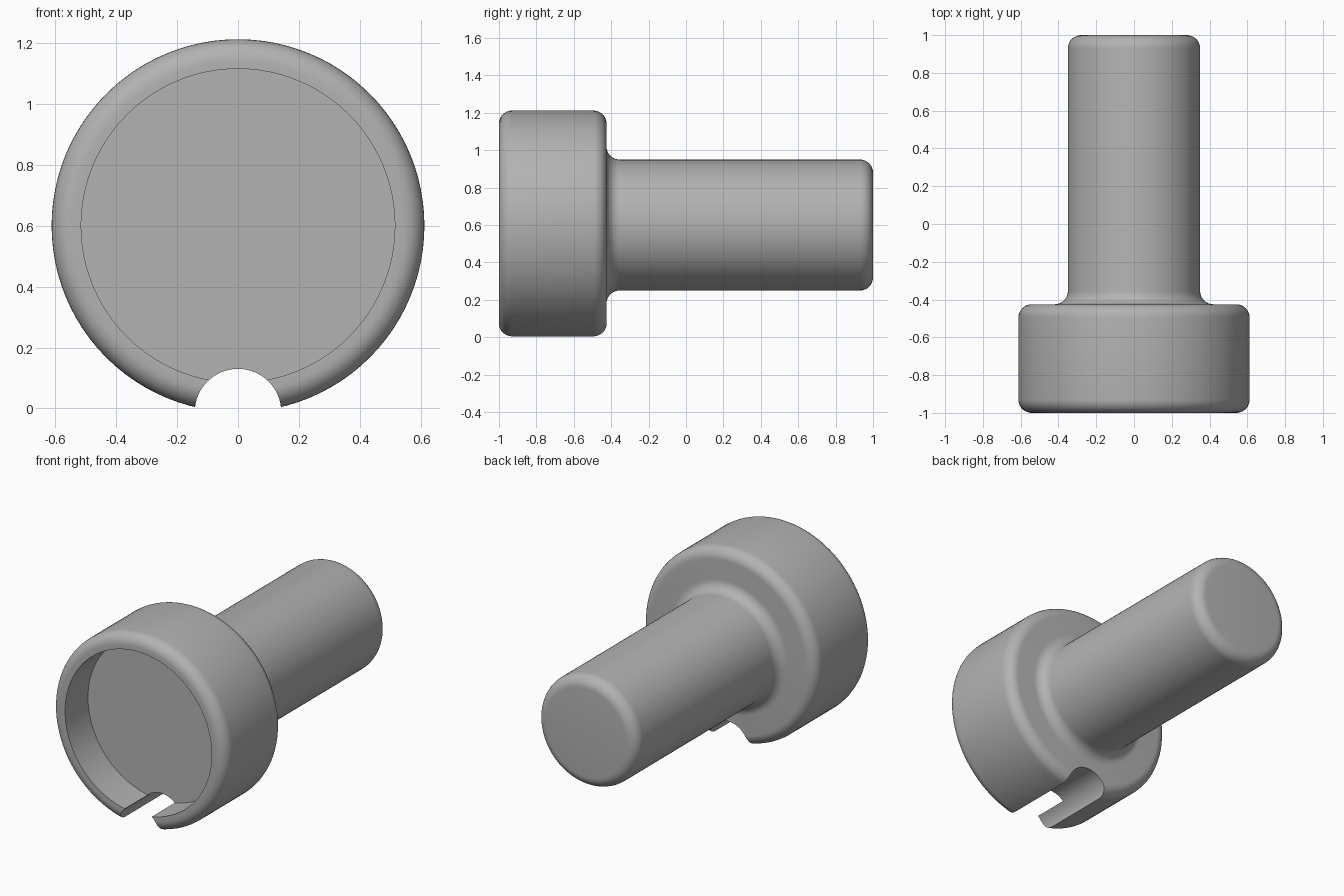
import bpy, bmesh, math
from mathutils import Vector, Matrix

if "Cube" in bpy.data.objects:
    bpy.data.objects.remove(bpy.data.objects["Cube"])

CZ = 0.60          # height of the turning axis
R_HEAD, R_SHAFT, R_CUP = 0.612, 0.35, 0.515
Y0, YB, Y1 = -1.0, -0.425, 1.0
F = 0.07           # fillet radius


def arc(r, y, a0, a1, n=8):
    """Fillet points (radius, y) around a centre, angles in degrees."""
    pts = []
    for i in range(n + 1):
        a = math.radians(a0 + (a1 - a0) * i / n)
        pts.append((r + F * math.cos(a), y + F * math.sin(a)))
    return pts


grey = bpy.data.materials.new("plain grey")
grey.diffuse_color = (0.45, 0.45, 0.45, 1)
grey.use_nodes = True
grey.node_tree.nodes["Principled BSDF"].inputs["Base Color"].default_value = grey.diffuse_color

# Profile from the cup floor, round the head, along the shaft to its end
profile = [(0, Y0 + 0.23), (R_CUP, Y0 + 0.23), (R_CUP, Y0)]
profile += arc(R_HEAD - F, Y0 + F, -90, 0)
profile += arc(R_HEAD - F, YB - F, 0, 90)
profile += arc(R_SHAFT + F, YB + F, 270, 180)
profile += arc(R_SHAFT - F, Y1 - F, 0, 90)
profile += [(0, Y1)]

# Knob: turned solid with cupped head and shaft
bm = bmesh.new()
vs = [bm.verts.new((r, y, CZ)) for r, y in profile]
es = [bm.edges.new(p) for p in zip(vs, vs[1:])]
bmesh.ops.spin(bm, geom=vs + es, cent=(0, 0, CZ), axis=(0, 1, 0),
               angle=2 * math.pi, steps=96)
bmesh.ops.remove_doubles(bm, verts=bm.verts, dist=1e-4)
bmesh.ops.recalc_face_normals(bm, faces=bm.faces)
mesh = bpy.data.meshes.new("knob")
bm.to_mesh(mesh)
bm.free()
knob = bpy.data.objects.new("knob", mesh)
bpy.context.collection.objects.link(knob)
mesh.materials.append(grey)

# Round notch through the bottom of the head
bpy.ops.mesh.primitive_cylinder_add(vertices=64, radius=0.142, depth=1.0,
                                    location=(0, -0.75, -0.012),
                                    rotation=(math.pi / 2, 0, 0))
cutter = bpy.context.object
cutter.name = "notch_cutter"
cutter.data.materials.append(grey)
cut = knob.modifiers.new("notch", 'BOOLEAN')
cut.operation, cut.solver, cut.object = 'DIFFERENCE', 'EXACT', cutter

# Apply the cut, drop the cutter and smooth the rounded faces
bpy.context.view_layer.objects.active = knob
bpy.ops.object.select_all(action='DESELECT')
knob.select_set(True)
bpy.ops.object.modifier_apply(modifier="notch")
bpy.data.objects.remove(cutter)
bpy.ops.object.shade_smooth_by_angle(angle=math.radians(30))
